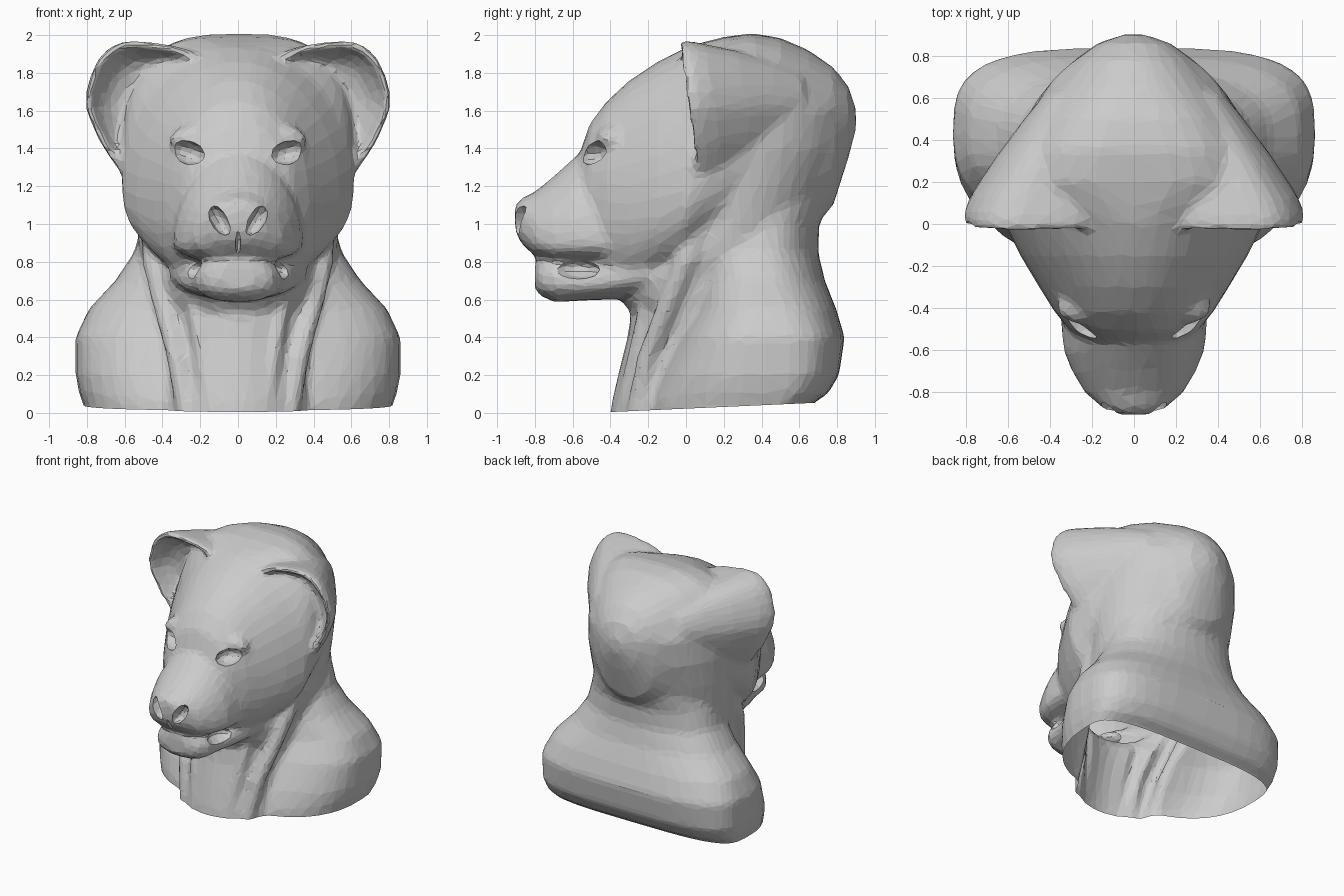
import bpy, bmesh
from math import sin, cos, pi
from mathutils import Vector, Matrix

parts = []


def new_object(name, bm):
    bmesh.ops.recalc_face_normals(bm, faces=bm.faces)
    mesh = bpy.data.meshes.new(name)
    bm.to_mesh(mesh)
    bm.free()
    ob = bpy.data.objects.new(name, mesh)
    bpy.context.collection.objects.link(ob)
    return ob


def loft(name, rings):
    bm = bmesh.new()
    loops = [[bm.verts.new(p) for p in ring] for ring in rings]
    n = len(loops[0])
    for a, b in zip(loops, loops[1:]):
        for i in range(n):
            bm.faces.new((a[i], a[(i + 1) % n], b[(i + 1) % n], b[i]))
    bm.faces.new(loops[0])
    bm.faces.new(loops[-1])
    parts.append(new_object(name, bm))


def section(w, c, hi, lo, n_hi=2.0, n_lo=2.0, count=40):
    """Superellipse with separate extents above and below its centre."""
    pts = []
    for i in range(count):
        a = 2 * pi * i / count
        ca, sa = cos(a), sin(a)
        n = n_hi if sa >= 0 else n_lo
        u = abs(ca) ** (2 / n) * (1 if ca >= 0 else -1) * w
        v = abs(sa) ** (2 / n)
        pts.append((u, c + v * ((hi if sa >= 0 else lo) - c)))
    return pts


def loft_y(name, rows, n_lo=2.0):
    loft(name, [[(u, y, v) for u, v in section(w, c, t, b, n, n_lo)]
                for y, w, c, t, b, n in rows])


def ellipsoid(bm, loc, size, tilt=0, side=1):
    bmesh.ops.create_uvsphere(
        bm, u_segments=18, v_segments=12, radius=1,
        matrix=Matrix.LocRotScale(Vector((side * loc[0], loc[1], loc[2])),
                                  Matrix.Rotation(side * tilt, 3, 'Y'), Vector(size)))


# Skull and cheeks: y, half width, widest z, top z, bottom z, top squareness
loft_y("skull", [
    (-.57, .20, 1.18, 1.35, .86, 2), (-.51, .30, 1.15, 1.53, .74, 2.1),
    (-.42, .375, 1.12, 1.65, .67, 2.1), (-.30, .45, 1.12, 1.76, .64, 2),
    (-.15, .54, 1.14, 1.86, .68, 2), (0, .615, 1.18, 1.935, .76, 2),
    (.10, .615, 1.3, 1.965, .82, 2.5), (.20, .605, 1.36, 1.99, .86, 3.2),
    (.35, .56, 1.42, 2.01, .9, 3.0), (.50, .49, 1.5, 1.985, .9, 2.5),
    (.65, .40, 1.5, 1.92, .95, 2.1), (.78, .28, 1.54, 1.83, 1.1, 2),
    (.86, .17, 1.56, 1.73, 1.35, 2), (.90, .05, 1.56, 1.61, 1.5, 2)], 2.3)

# Muzzle and upper lip
loft_y("muzzle", [
    (-.905, .08, 1.04, 1.10, .97, 2), (-.875, .15, 1.01, 1.135, .90, 2.2),
    (-.80, .235, .94, 1.17, .83, 2.1), (-.70, .295, .91, 1.255, .80, 2),
    (-.60, .335, .91, 1.345, .80, 1.9), (-.50, .345, .91, 1.42, .80, 1.8),
    (-.35, .35, .92, 1.46, .78, 1.7)], 2.6)

# Lower jaw
loft_y("jaw", [
    (-.80, .10, .72, .79, .65, 2.6), (-.77, .18, .70, .82, .62, 2.6),
    (-.70, .225, .70, .82, .585, 2.6), (-.55, .25, .69, .78, .595, 2.6),
    (-.40, .30, .70, .84, .60, 2.6), (-.20, .37, .75, .9, .62, 2.4)], 2.3)

# Throat column and back of neck: z, half width, centre y, front y, back y
loft("throat", [[(u, v, z) for u, v in section(w, c, b, f, 1.9, 2)]
                for z, w, c, f, b in [
    (-.06, .46, .1, -.41, .5), (.05, .45, .1, -.395, .5), (.2, .42, .1, -.36, .5),
    (.4, .41, .1, -.31, .6), (.53, .44, .15, -.29, .7), (.62, .45, .15, -.36, .7),
    (.72, .47, .2, -.40, .7), (.85, .52, .25, -.24, .70),
    (1.0, .54, .28, -.12, .705), (1.2, .56, .27, 0, .78), (1.4, .57, .25, .1, .855),
    (1.6, .55, .25, .1, .88), (1.75, .48, .25, .1, .82)]])

# Shoulders and nape: z, half width, centre y, front y, back y, back squareness
loft("shoulders", [[(u, v, z) for u, v in section(w, c, b, f, n, 2.5)]
                   for z, w, c, f, b, n in [
    (-.06, .80, .42, -.22, .63, 3.6), (.05, .82, .42, -.21, .67, 3.6),
    (.10, .84, .42, -.19, .75, 3.6), (.2, .86, .42, -.15, .81, 3.6),
    (.4, .86, .42, -.05, .84, 3.4), (.55, .79, .42, .04, .795, 3),
    (.7, .65, .40, .06, .735, 2.5), (.85, .55, .4, .06, .70, 2.2),
    (1.0, .51, .4, .1, .705, 2.1), (1.2, .45, .4, .1, .78, 2),
    (1.4, .36, .4, .1, .855, 2)]])

# Ears: rim outline, flared back into the skull, then hollowed in front
rim = [(.2, 1.88), (.28, 1.93), (.4, 1.955), (.55, 1.97), (.63, 1.96), (.695, 1.925),
       (.745, 1.865), (.78, 1.79), (.805, 1.7), (.805, 1.61), (.775, 1.53), (.735, 1.44),
       (.685, 1.36), (.62, 1.27), (.53, 1.26), (.46, 1.4), (.4, 1.55), (.3, 1.72)]
# scale, depth, shift in x
ear_rings = [(.45, .62, -.24), (.66, .46, -.18), (.83, .28, -.1), (.95, .1, -.02),
             (1, .02, 0), (1, -.04, 0), (.90, -.035, 0), (.83, .04, -.01),
             (.66, .12, -.03), (.3, .17, -.04)]
for side in (1, -1):
    loft("ear", [[(side * (.52 + s * (x - .52) + dx),
                   d + .14 * (1.96 - z) * min(1, s), 1.65 + s * (z - 1.65))
                  for x, z in rim] for s, d, dx in ear_rings])
    # Neck cords running from behind the jaw to the chest
    for cord in ([(.44, .12, 1.05, .07), (.44, .0, .8, .07), (.385, -.10, .55, .065),
                  (.32, -.2, .3, .06), (.26, -.27, -.05, .06)],
                 [(.25, -.17, .72, .05), (.21, -.235, .45, .045), (.17, -.29, .2, .045),
                  (.12, -.345, -.05, .05)]):
        loft("neck_cord", [[(side * (x + r * cos(k * pi / 6)), y + r * sin(k * pi / 6), z)
                            for k in range(12)] for x, y, z, r in cord])
    # Brow ridge
    bm = bmesh.new()
    ellipsoid(bm, (.24, -.40, 1.46), (.13, .075, .07), .2, side)
    parts.append(new_object("brow", bm))

# Fuse all parts into one skin
bpy.ops.object.select_all(action='DESELECT')
for ob in parts:
    ob.select_set(True)
bust = parts[0]
bpy.context.view_layer.objects.active = bust
bpy.ops.object.join()
bust.name = "big_cat_bust"


def apply_mod(kind, **settings):
    mod = bust.modifiers.new(kind, kind)
    for key, value in settings.items():
        setattr(mod, key, value)
    bpy.ops.object.modifier_apply(modifier=mod.name)


apply_mod('REMESH', mode='VOXEL', voxel_size=.02)
apply_mod('SMOOTH', factor=.5, iterations=12)

# Eye sockets, nostrils, mouth corners and lip groove
bm = bmesh.new()
for side in (1, -1):
    ellipsoid(bm, (.27, -.50, 1.38), (.105, .10, .062), -.3, side)
    ellipsoid(bm, (.10, -.88, 1.02), (.045, .07, .09), .55, side)
    ellipsoid(bm, (.27, -.58, .76), (.11, .125, .055), .1, side)
ellipsoid(bm, (0, -.86, .9), (.014, .06, .08))
cutter = new_object("feature_cutter", bm)
cutter.hide_render = True
apply_mod('BOOLEAN', operation='DIFFERENCE', object=cutter, solver='EXACT')
bpy.data.objects.remove(cutter)

# Reduce to irregular flat facets, then cut the base open
apply_mod('DECIMATE', ratio=.06)
bm = bmesh.new()
bm.from_mesh(bust.data)
bmesh.ops.bisect_plane(bm, geom=bm.verts[:] + bm.edges[:] + bm.faces[:],
                       plane_co=(0, -.39, .005), plane_no=(0, -.045, 1),
                       clear_inner=True)
for f in bm.faces:
    f.smooth = False
bm.to_mesh(bust.data)
bm.free()
